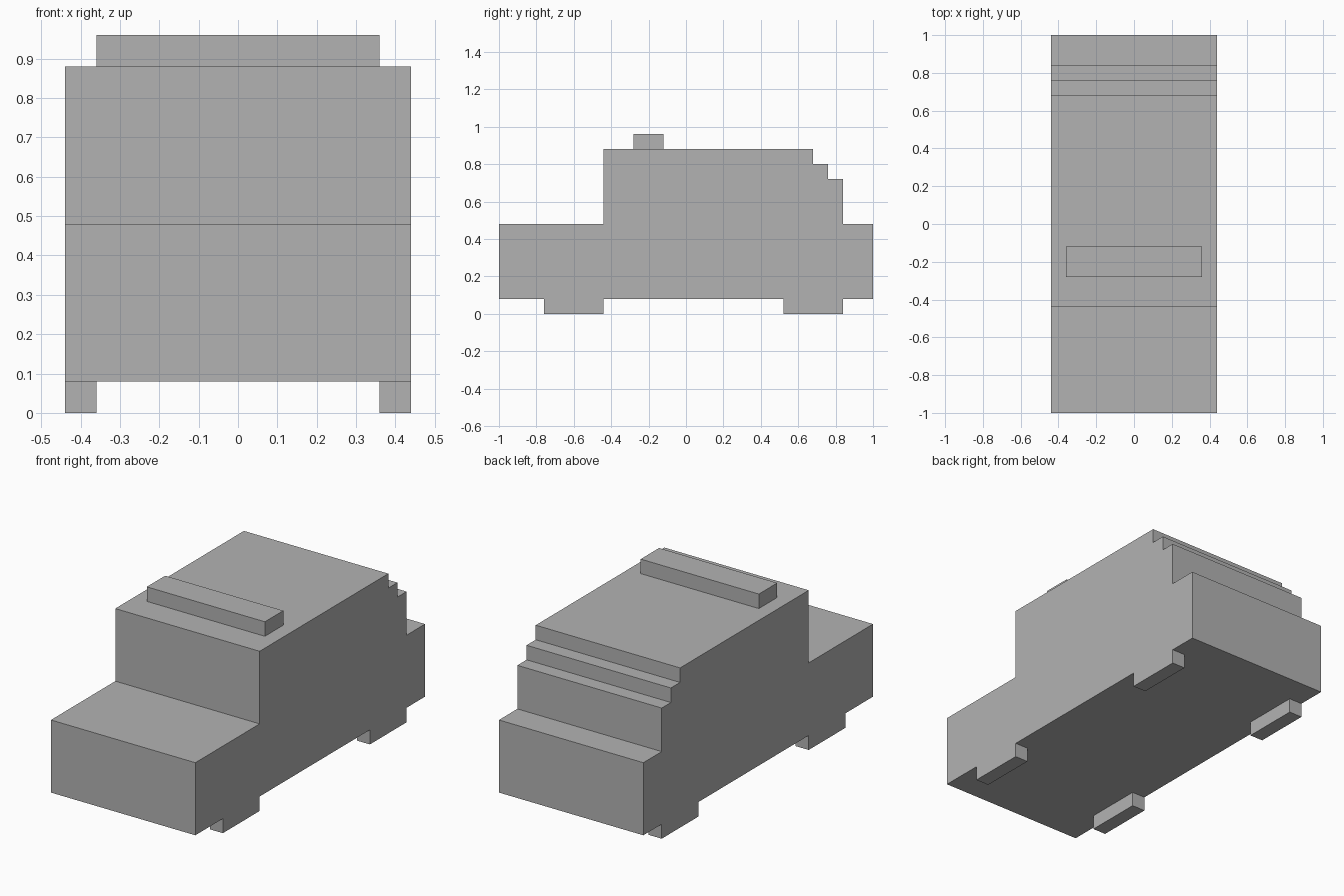
import bpy
import bmesh

default_cube = bpy.data.objects.get("Cube")
if default_cube:
    bpy.data.objects.remove(default_cube, do_unlink=True)

# Single plain grey finish
grey = bpy.data.materials.new("plain_grey")
grey.use_nodes = True
colour = (0.45, 0.45, 0.45, 1.0)
grey.diffuse_color = colour
grey.node_tree.nodes["Principled BSDF"].inputs["Base Color"].default_value = colour


def side_extrusion(name, profile, x_min, x_max, open_side=None):
    """Extrude a (y, z) outline across x; open_side drops faces with that normal z."""
    bm = bmesh.new()
    face = bm.faces.new([bm.verts.new((x_min, y, z)) for y, z in profile])
    moved = bmesh.ops.extrude_face_region(bm, geom=[face], use_keep_orig=True)
    verts = [v for v in moved["geom"] if isinstance(v, bmesh.types.BMVert)]
    bmesh.ops.translate(bm, verts=verts, vec=(x_max - x_min, 0, 0))
    bmesh.ops.recalc_face_normals(bm, faces=bm.faces)
    if open_side is not None:
        joined = [f for f in bm.faces if f.normal.z * open_side > 0.9]
        bmesh.ops.delete(bm, geom=joined, context='FACES')
    mesh = bpy.data.meshes.new(name)
    bm.to_mesh(mesh)
    bm.free()
    mesh.materials.append(grey)
    obj = bpy.data.objects.new(name, mesh)
    bpy.context.collection.objects.link(obj)
    return obj


def block(name, x, y, z, open_side=None):
    outline = [(y[0], z[0]), (y[1], z[0]), (y[1], z[1]), (y[0], z[1])]
    return side_extrusion(name, outline, *x, open_side)


# Car body: bonnet, tall cabin, stepped rear and boot
half_width = 0.44
floor = 0.08
body_outline = [
    (-1, floor), (1, floor), (1, 0.48), (0.84, 0.48),
    (0.84, 0.72), (0.76, 0.72), (0.76, 0.80), (0.68, 0.80),
    (0.68, 0.88), (-0.44, 0.88), (-0.44, 0.48), (-1, 0.48),
]
side_extrusion("car_body", body_outline, -half_width, half_width)

# Roof light bar
block("roof_bar", (-0.36, 0.36), (-0.28, -0.12), (0.88, 0.96), open_side=-1)

# Wheels, flush with the body sides
for end, span in (("front", (-0.76, -0.44)), ("rear", (0.52, 0.84))):
    block(end + "_left_wheel", (0.36, half_width), span, (0, floor), open_side=1)
    block(end + "_right_wheel", (-half_width, -0.36), span, (0, floor), open_side=1)
